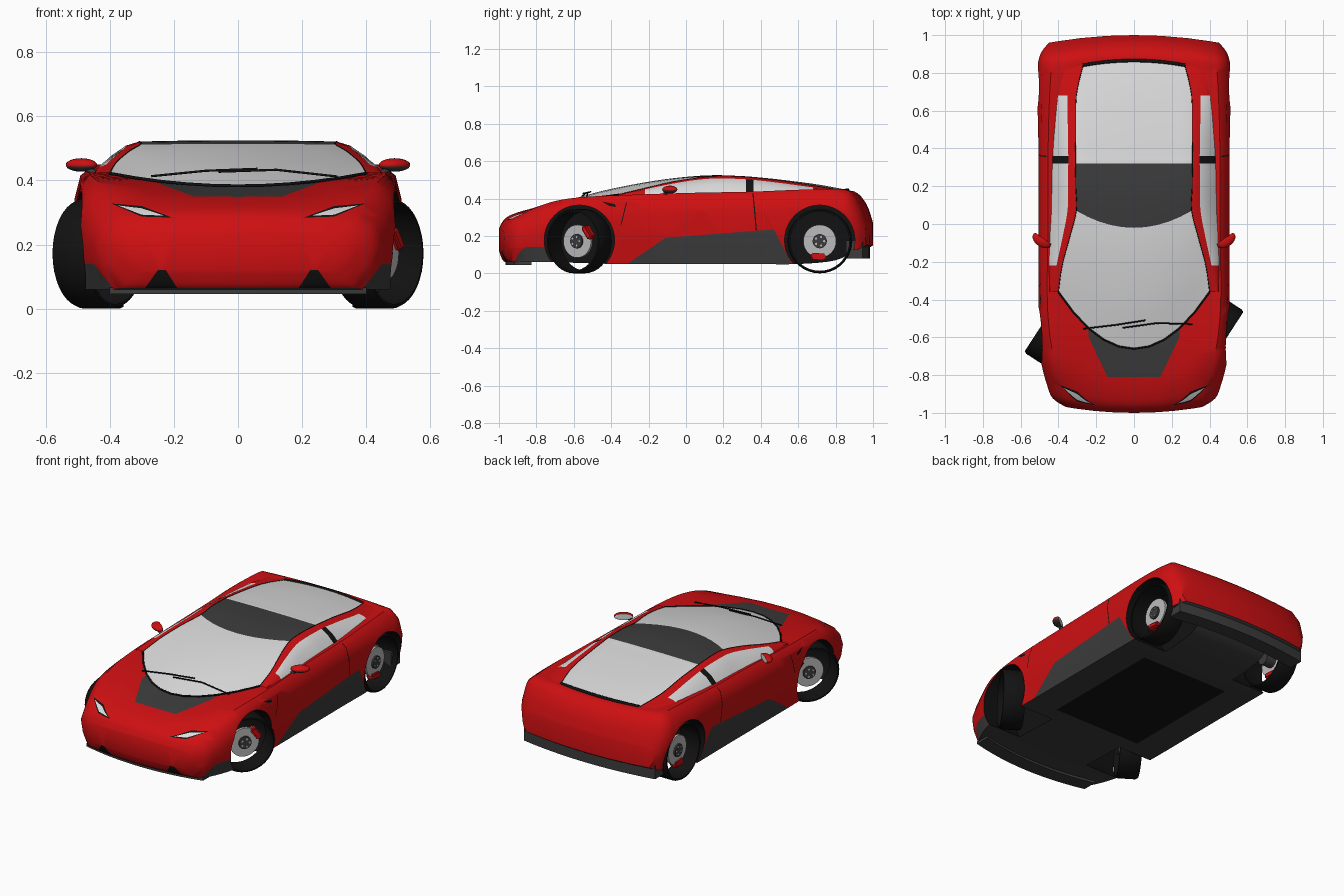
import bpy, bmesh, math
from mathutils import Vector, Matrix

if "Cube" in bpy.data.objects:
    bpy.data.objects.remove(bpy.data.objects["Cube"])


def material(name, r, g, b):
    m = bpy.data.materials.new(name)
    m.use_nodes = True
    m.diffuse_color = (r, g, b, 1)
    m.node_tree.nodes["Principled BSDF"].inputs["Base Color"].default_value = (r, g, b, 1)
    return m


red = material("red_paint", .62, .005, .006)
dark = material("dark_trim", .045, .045, .045)
black = material("black_rubber", .006, .006, .006)
glass = material("pale_glass", .72, .72, .72)
metal = material("brake_metal", .5, .5, .5)
RED, DARK, BLACK, GLASS = range(4)
PALETTE = [red, dark, black, glass]


def finish(name, bm, mats, angle=40, loc=None):
    mesh = bpy.data.meshes.new(name)
    bm.to_mesh(mesh)
    bm.free()
    for m in mats:
        mesh.materials.append(m)
    ob = bpy.data.objects.new(name, mesh)
    bpy.context.collection.objects.link(ob)
    if loc:
        ob.matrix_world = loc
    smooth(ob, angle)
    return ob


def smooth(ob, angle=40):
    bpy.ops.object.select_all(action="DESELECT")
    ob.select_set(True)
    bpy.context.view_layer.objects.active = ob
    bpy.ops.object.shade_smooth_by_angle(angle=math.radians(angle))


def spline_rows(rows, n):
    """Smooth in-between rows through the given control rows."""
    out = []
    for i in range(len(rows) - 1):
        p0, p1, p2 = rows[max(i - 1, 0)], rows[i], rows[i + 1]
        p3 = rows[min(i + 2, len(rows) - 1)]
        for k in range(n):
            t = k / n
            out.append([b + t / 2 * (c - a + t * (2 * a - 5 * b + 4 * c - d + t * (3 * (b - c) + d - a)))
                        for a, b, c, d in zip(p0, p1, p2, p3)])
    return out + [list(rows[-1])]


def paint(bm, axes, poly, index, test):
    """Cut a convex outline into the faces that pass the test and colour its inside."""
    a, b = axes
    mid = [sum(p[k] for p in poly) / len(poly) for k in (0, 1)]
    lo = [min(p[k] for p in poly) for k in (0, 1)]
    hi = [max(p[k] for p in poly) for k in (0, 1)]

    def near(f):
        return all(max(v.co[ax] for v in f.verts) >= lo[k] and min(v.co[ax] for v in f.verts) <= hi[k]
                   for k, ax in enumerate(axes))

    planes = []
    for p, q in zip(poly, poly[1:] + poly[:1]):
        co, no = Vector(), Vector()
        co[a], co[b] = p
        no[a], no[b] = q[1] - p[1], p[0] - q[0]
        if no[a] * (mid[0] - p[0]) + no[b] * (mid[1] - p[1]) > 0:
            no.negate()
        planes.append((co, no))
        faces = [f for f in bm.faces if test(f) and near(f)]
        geom = set(faces)
        for f in faces:
            geom.update(f.edges)
            geom.update(f.verts)
        bmesh.ops.bisect_plane(bm, geom=list(geom), dist=1e-5, plane_co=co, plane_no=no)
        bm.normal_update()
    for f in bm.faces:
        c = f.calc_center_median()
        if test(f) and all((c - co).dot(no) < 0 for co, no in planes):
            f.material_index = index


# Body shell: y, bow, centre z, shoulder z, shoulder x, widest x, widest z, sill x, sill z
stations = [
    (-1, .06, .24, .23, .30, .36, .19, .30, .12),
    (-.975, .07, .285, .275, .36, .43, .2, .37, .065),
    (-.93, .09, .315, .315, .38, .46, .22, .42, .06),
    (-.83, .07, .345, .36, .41, .485, .25, .46, .06),
    (-.7, .02, .365, .39, .43, .5, .28, .48, .06),
    (-.55, 0, .385, .408, .45, .505, .3, .48, .055),
    (-.35, 0, .4, .418, .46, .505, .32, .48, .05),
    (0, 0, .4, .43, .455, .505, .33, .48, .05),
    (.35, 0, .41, .437, .455, .505, .34, .48, .05),
    (.6, 0, .42, .447, .45, .51, .34, .48, .05),
    (.8, 0, .432, .45, .44, .51, .33, .48, .07),
    (.9, -.03, .438, .437, .43, .505, .32, .47, .12),
    (.965, -.05, .37, .365, .42, .485, .28, .46, .13),
    (1, -.05, .27, .265, .4, .45, .21, .42, .15),
]
bm = bmesh.new()
rings = []
for y, bow, zc, zs, xs, xw, zw, xb, zb in spline_rows(stations, 4):
    top = [(xs * t, zc + (zs - zc) * t * t) for t in (0, .35, .7, 1)]
    side = [((xs + 2.2 * xw) / 3.2, zs - .3 * (zs - zw)), (xw, zw), (xb + .75 * (xw - xb), (zw + zb) / 2)]
    floor = [(xb * t, zb) for t in (1, .7, .35, 0)]
    rings.append([bm.verts.new((x, y + bow * (x / .5) ** 2, z)) for x, z in top + side + floor])
last = len(rings[0]) - 1
for r0, r1 in zip(rings, rings[1:]):
    for i in range(last):
        bm.faces.new((r0[i], r0[i + 1], r1[i + 1], r1[i]))
for r in (rings[0], rings[-1]):
    for i in range(last // 2):
        loop = [r[i], r[i + 1], r[last - i - 1], r[last - i]]
        bm.faces.new(list(dict.fromkeys(loop)))
bmesh.ops.recalc_face_normals(bm, faces=bm.faces)
if max(bm.faces, key=lambda f: f.calc_center_median().z).normal.z < 0:
    bmesh.ops.reverse_faces(bm, faces=bm.faces)
bm.normal_update()
for f in bm.faces:
    if f.normal.z < -.7:
        f.material_index = DARK

centre = lambda f: f.calc_center_median()
on_side = lambda f: centre(f).x > .4 and f.normal.x > .3
on_hood = lambda f: f.normal.z > .5 and centre(f).z > .25
on_nose = lambda f: centre(f).y < -.72 and f.normal.z > -.7
on_floor = lambda f: f.normal.z < -.7
YZ, XZ, XY = (1, 2), (0, 2), (0, 1)
# Side intake panel, door seams and fender slot
paint(bm, YZ, [(-.33, .04), (-.11, .19), (.47, .235), (.57, .04)], DARK, on_side)
paint(bm, YZ, [(.355, .43), (.361, .43), (.379, .23), (.373, .23)], BLACK, on_side)
paint(bm, YZ, [(-.32, .38), (-.315, .38), (-.345, .26), (-.35, .26)], BLACK, on_side)
paint(bm, YZ, [(-.45, .385), (-.38, .37), (-.375, .355), (-.41, .36)], BLACK, on_side)
# Hood panel
paint(bm, XY, [(-.1, -.81), (.14, -.81), (.24, -.6), (.24, -.5), (-.1, -.5)], DARK, on_hood)
# Headlights with dark surrounds
paint(bm, XZ, [(.205, .284), (.30, .287), (.395, .328), (.30, .32)], BLACK, on_nose)
paint(bm, XZ, [(.23, .29), (.30, .293), (.375, .322), (.30, .313)], GLASS, on_nose)
# Bumper vents
paint(bm, XZ, [(.18, .05), (.225, .12), (.25, .12), (.30, .05)], BLACK, on_nose)
paint(bm, XZ, [(.38, .05), (.45, .14), (.49, .14), (.49, .05)], DARK, on_nose)
# Floor pan
paint(bm, XY, [(-.1, -.33), (.3, -.33), (.3, .45), (-.1, .45)], BLACK, on_floor)
body = finish("body", bm, PALETTE)
body.modifiers.new("mirror", "MIRROR").use_clip = True

# Wheel positions: y, half track, steer angle, caliper angle
AXLES = {"front": (-.57, .435, -33, 35), "rear": (.715, .42, 0, -95)}
RADIUS = .172

# Wheel wells
bm = bmesh.new()
for y, x, steer, cal in AXLES.values():
    for s in (-1, 1):
        place = Matrix.Translation((s * .49, y, RADIUS + .005)) @ Matrix.Rotation(math.pi / 2, 4, "Y")
        bmesh.ops.create_cone(bm, cap_ends=True, segments=48, radius1=.188, radius2=.188, depth=.48, matrix=place)
for f in bm.faces:
    f.material_index = BLACK
cutter = finish("wheel_well_cutter", bm, PALETTE)
cutter.hide_render = True
cut = body.modifiers.new("wells", "BOOLEAN")
cut.operation, cut.solver, cut.object = "DIFFERENCE", "EXACT", cutter
bpy.context.view_layer.objects.active = body
for m in ("mirror", "wells"):
    bpy.ops.object.modifier_apply(modifier=m)
bpy.data.objects.remove(cutter)
smooth(body)

# Cabin: glass edge x, centre y, edge y, centre z, edge z, rail x, rail z, belt x, belt z
cabin = [
    (.40, -.66, -.36, .383, .422, .43, .424, .45, .41),
    (.38, -.43, -.22, .445, .455, .41, .45, .45, .422),
    (.34, -.2, -.07, .49, .49, .378, .48, .445, .427),
    (.305, -.02, .07, .514, .511, .352, .502, .437, .43),
    (.308, .15, .19, .525, .521, .35, .508, .435, .433),
    (.31, .32, .32, .519, .516, .348, .503, .432, .434),
    (.31, .36, .36, .516, .512, .348, .5, .43, .435),
    (.308, .5, .5, .502, .497, .35, .484, .422, .438),
    (.305, .7, .68, .476, .47, .352, .46, .41, .44),
    (.27, .865, .84, .446, .442, .33, .442, .38, .436),
]
STEP = 4
bm = bmesh.new()
grid = []
for xe, yc, ye, zc, ze, xr, zr, xb, zb in spline_rows(cabin, STEP):
    half = [(xe * t, yc + (ye - yc) * t * t, zc + (ze - zc) * t * t) for t in (0, .2, .4, .6, .8, 1)]
    half += [(xr, ye, zr), ((xr + xb) / 2 + .006, ye, (zr + zb) / 2 + .004), (xb, ye, zb)]
    full = [(-x, y, z) for x, y, z in half[:0:-1]] + half
    grid.append([bm.verts.new(p) for p in full])
outline_front = [v.co.copy() for v in grid[0][3:-3]]
outline_rear = [v.co.copy() for v in grid[-1][3:-3]]
outline_sides = [[r[k].co.copy() for r in grid] for k in (3, -4)]
for j, (r0, r1) in enumerate(zip(grid, grid[1:])):
    span = j // STEP
    for i in range(len(r0) - 1):
        f = bm.faces.new((r0[i], r0[i + 1], r1[i + 1], r1[i]))
        col = abs(i + .5 - (len(r0) - 1) / 2)
        if col < 5:
            f.material_index = DARK if span in (3, 4) else GLASS
        elif col > 6 and 1 <= span <= 7:
            f.material_index = BLACK if span == 5 else GLASS
finish("cabin", bm, PALETTE)


def tube(name, points, radius, mat):
    cu = bpy.data.curves.new(name, "CURVE")
    cu.dimensions = "3D"
    cu.bevel_depth, cu.bevel_resolution = radius, 1
    sp = cu.splines.new("POLY")
    sp.points.add(len(points) - 1)
    for p, co in zip(sp.points, points):
        p.co = (*co, 1)
    cu.materials.append(mat)
    bpy.context.collection.objects.link(bpy.data.objects.new(name, cu))


# Window seals and wipers
tube("windshield_seal", outline_front, .005, black)
tube("rear_window_seal", outline_rear, .009, black)
for side, pts in zip(("right", "left"), outline_sides):
    tube(side + "_glass_seal", pts, .002, black)
tube("wiper_right", [(-.27, -.555, .413), (-.1, -.535, .43), (.06, -.51, .436)], .004, black)
tube("wiper_left", [(-.06, -.55, .427), (.12, -.525, .433), (.31, -.53, .412)], .004, black)


def bowed_bar(name, half, y, depth, bow, z0, z1, mat):
    bm = bmesh.new()
    bmesh.ops.create_cube(bm, size=1)
    long_edges = [e for e in bm.edges if abs(e.verts[0].co.x - e.verts[1].co.x) > .5]
    bmesh.ops.subdivide_edges(bm, edges=long_edges, cuts=11, use_grid_fill=True)
    for v in bm.verts:
        t = v.co.x * 2
        v.co = (half * t, y + depth * v.co.y + bow * t * t, z0 + (z1 - z0) * (v.co.z + .5))
    finish(name, bm, [mat])


bowed_bar("front_lip", .40, -.92, .09, .05, .046, .066, dark)
bowed_bar("rear_diffuser", .45, .94, .09, -.04, .08, .175, dark)


def lathe(name, profile, mat, place, closed=False):
    bm = bmesh.new()
    vs = [bm.verts.new((x, r, 0)) for r, x in profile]
    edges = [bm.edges.new(p) for p in zip(vs, vs[1:] + (vs[:1] if closed else []))]
    bmesh.ops.spin(bm, geom=vs + edges, cent=(0, 0, 0), axis=(1, 0, 0), angle=math.tau, steps=36)
    bmesh.ops.remove_doubles(bm, verts=bm.verts, dist=1e-4)
    bmesh.ops.recalc_face_normals(bm, faces=bm.faces)
    finish(name, bm, [mat], 35, place)


def drum(r, x0, x1):
    return [(0, x0), (r, x0), (r, x1), (0, x1)]


# Wheels: open tyre band, brake disc, hub, bolts and caliper
for axle, (y, x, steer, cal) in AXLES.items():
    for side, s in (("left", 1), ("right", -1)):
        tag = axle + "_" + side
        place = Matrix.Translation((s * x, y, RADIUS)) @ Matrix.Rotation(math.radians(steer), 4, "Z")
        band = [(.158, -.064), (.166, -.063), (RADIUS, -.05), (RADIUS, .05), (.166, .063), (.158, .064), (.163, 0)]
        lathe(tag + "_tyre", band, black, place, True)
        lathe(tag + "_disc", drum(.088, s * .005, s * .022), metal, place)
        lathe(tag + "_hub", drum(.038, -s * .06, s * .032), dark, place)
        for k in range(5):
            spot = place @ Matrix.Rotation(k * math.tau / 5, 4, "X") @ Matrix.Translation((0, .024, 0))
            lathe(tag + "_bolt", drum(.006, s * .03, s * .037), metal, spot)
        bm = bmesh.new()
        bmesh.ops.create_cube(bm, size=1, matrix=Matrix.Diagonal((.05, .035, .08, 1)))
        bmesh.ops.bevel(bm, geom=bm.edges[:], offset=.008, segments=2, affect="EDGES")
        turn = Matrix.Rotation(math.radians(cal), 4, "X")
        finish(tag + "_caliper", bm, [red], 40, place @ turn @ Matrix.Translation((s * .014, .082, 0)))

# Door mirrors: red cap, dark underside, pale glass at the back
for side, s in (("left", 1), ("right", -1)):
    bm = bmesh.new()
    bmesh.ops.create_uvsphere(bm, u_segments=20, v_segments=12, radius=1)
    for v in bm.verts:
        v.co = (v.co.x * .055, min(v.co.y, .35) * .035, v.co.z * .021)
    bm.normal_update()
    for f in bm.faces:
        f.material_index = GLASS if f.normal.y > .9 else DARK if f.normal.z < -.45 else RED
    place = Matrix.Translation((s * .488, -.085, .448)) @ Matrix.Rotation(s * math.radians(35), 4, "Z")
    finish(side + "_mirror", bm, PALETTE, 40, place)
    tube(side + "_mirror_stalk", [(s * .44, -.12, .42), (s * .48, -.095, .44)], .009, dark)
